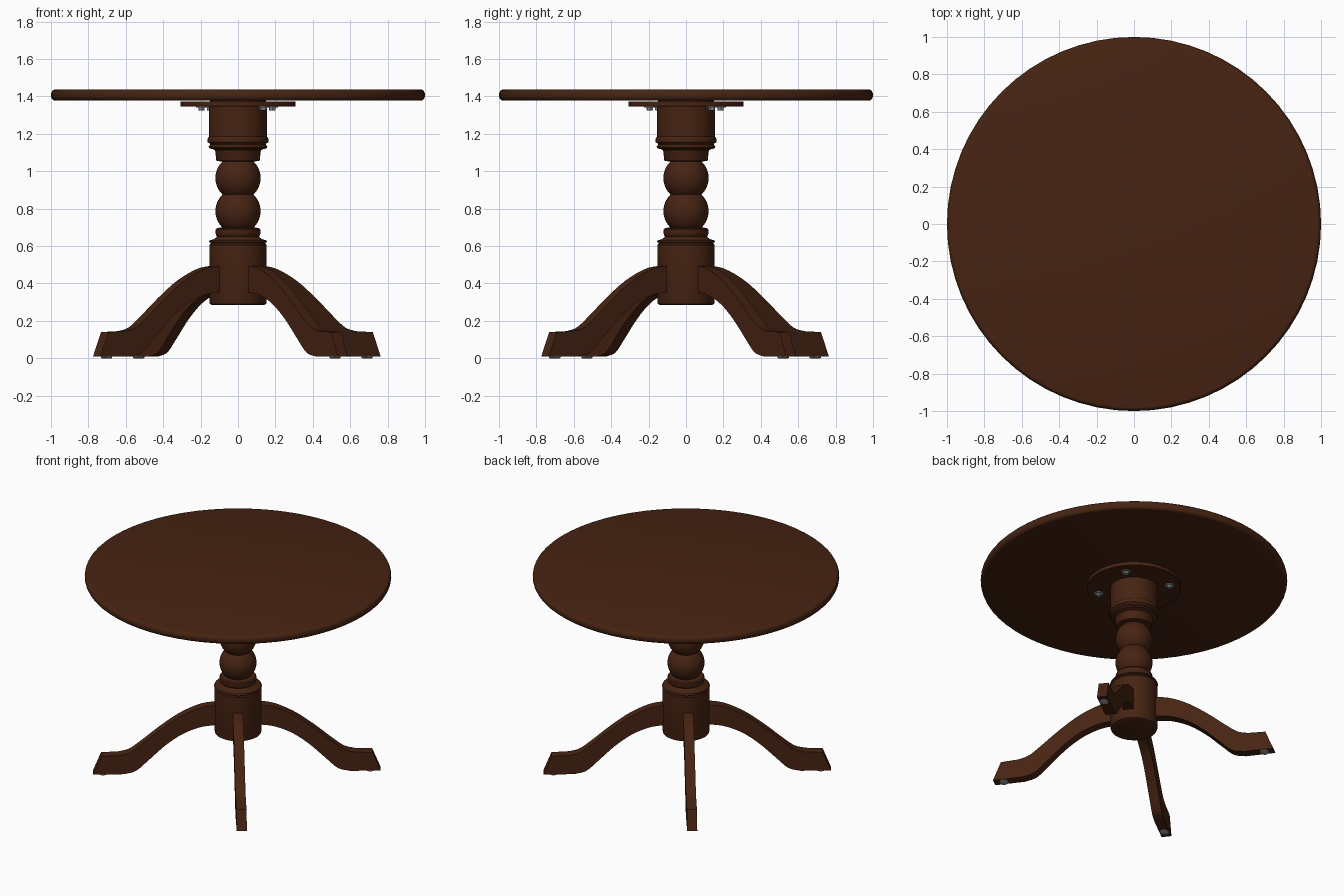
import bpy
import bmesh
from math import sin, cos, pi, radians
from mathutils import Matrix, Vector

if "Cube" in bpy.data.objects:
    bpy.data.objects.remove(bpy.data.objects["Cube"], do_unlink=True)

def material(name, color):
    m = bpy.data.materials.new(name)
    m.use_nodes = True
    m.diffuse_color = (*color, 1)
    m.node_tree.nodes["Principled BSDF"].inputs["Base Color"].default_value = (*color, 1)
    return m

wood = material("dark_brown_wood", (0.062, 0.017, 0.006))
steel = material("grey_steel", (0.28, 0.28, 0.29))

def finish(name, bm, mat, matrix=None):
    bmesh.ops.recalc_face_normals(bm, faces=bm.faces)
    me = bpy.data.meshes.new(name)
    bm.to_mesh(me)
    bm.free()
    me.materials.append(mat)
    me.shade_smooth()
    me.set_sharp_from_angle(angle=radians(35))
    ob = bpy.data.objects.new(name, me)
    if matrix:
        ob.matrix_world = matrix
    bpy.context.collection.objects.link(ob)
    return ob

def lathe(name, profile, mat, segments=48, matrix=None):
    """Turn a (radius, height) outline around z and close both ends."""
    bm = bmesh.new()
    rings = [[bm.verts.new((r * cos(2 * pi * i / segments), r * sin(2 * pi * i / segments), z))
              for i in range(segments)] for r, z in profile]
    for a, b in zip(rings, rings[1:]):
        for i in range(segments):
            j = (i + 1) % segments
            bm.faces.new((a[i], a[j], b[j], b[i]))
    bm.faces.new(rings[0])
    bm.faces.new(rings[-1])
    return finish(name, bm, mat, matrix)

def smooth_path(points, steps=4):
    """Catmull-Rom curve through the points."""
    p = [Vector(q) for q in points]
    p = [2 * p[0] - p[1]] + p + [2 * p[-1] - p[-2]]
    out = []
    for a, b, c, d in zip(p, p[1:], p[2:], p[3:]):
        for k in range(steps):
            t = k / steps
            out.append(0.5 * (2 * b + (c - a) * t + (2 * a - 5 * b + 4 * c - d) * t ** 2
                              + (3 * b - a - 3 * c + d) * t ** 3))
    return out + [p[-2]]

def bead(center, radius, low, high, steps=14):
    """Arc of a turned ball between two heights."""
    zs = [low + (high - low) * (0.5 - 0.5 * cos(pi * i / steps)) for i in range(steps + 1)]
    return [((radius ** 2 - (z - center) ** 2) ** 0.5, z) for z in zs]

# Round top with a rounded rim
rim = [(0.98 + 0.02 * cos(a), 1.4075 + 0.0295 * sin(a))
       for a in [pi * (i / 8 - 0.5) for i in range(9)]]
lathe("table_top", rim, wood, 64)

# Mounting plate and the narrow spacer above it
lathe("mounting_plate", [(0.305, 1.345), (0.308, 1.348), (0.308, 1.372), (0.305, 1.373)], wood)
lathe("plate_spacer", [(0.15, 1.37), (0.15, 1.38)], wood)

# Turned pedestal, in three sections
lathe("pedestal_base", [
    (0.14, 0.285), (0.15, 0.29), (0.153, 0.30), (0.153, 0.605), (0.148, 0.612),
    (0.148, 0.618), (0.156, 0.622), (0.152, 0.63), (0.13, 0.637), (0.118, 0.645),
    (0.112, 0.652), (0.117, 0.657), (0.12, 0.668), (0.12, 0.688), (0.114, 0.695), (0.09, 0.70)], wood)
lathe("pedestal_balls", bead(0.787, 0.121, 0.69, 0.873) + bead(0.964, 0.121, 0.877, 1.06), wood)
lathe("pedestal_collar", [
    (0.09, 1.052), (0.114, 1.056), (0.117, 1.062), (0.121, 1.105), (0.124, 1.113),
    (0.135, 1.118), (0.152, 1.122), (0.157, 1.13), (0.152, 1.139), (0.148, 1.143),
    (0.152, 1.149), (0.162, 1.154), (0.164, 1.167), (0.16, 1.18), (0.155, 1.186),
    (0.155, 1.346)], wood)

# Outlines of one curved leg as (distance from centre, height)
leg_top = smooth_path([(0.10, 0.493), (0.16, 0.493), (0.25, 0.475), (0.375, 0.415), (0.5, 0.325),
                       (0.62, 0.225), (0.70, 0.165), (0.77, 0.145)]) + [Vector((0.885, 0.14))]
leg_bottom = smooth_path([(0.10, 0.355), (0.16, 0.352), (0.25, 0.337), (0.36, 0.29), (0.47, 0.21),
                          (0.58, 0.105), (0.66, 0.032), (0.74, 0.01)]) + [Vector((0.938, 0.01))]

def make_leg(name, matrix, half=0.033):
    bm = bmesh.new()
    loops = []
    for t, b in zip(leg_top, leg_bottom):
        loops.append([bm.verts.new((x, y, z)) for x, y, z in
                      ((t.x, -half, t.y), (t.x, half, t.y), (b.x, half, b.y), (b.x, -half, b.y))])
    for a, b in zip(loops, loops[1:]):
        for i in range(4):
            j = (i + 1) % 4
            bm.faces.new((a[i], a[j], b[j], b[i]))
    bm.faces.new(loops[0])
    bm.faces.new(loops[-1])
    return finish(name, bm, wood, matrix)

# Four legs, each with a foot glide, and four bolts under the plate
for name, quarter in (("back_left", 0), ("back_right", 1), ("front_right", 2), ("front_left", 3)):
    turn = (Matrix.Translation((-0.006, -0.005, 0))
            @ Matrix.Rotation(radians(37 + 90 * quarter), 4, "Z"))
    make_leg(name + "_leg", turn)
    lathe(name + "_glide", [(0.025, 0), (0.03, 0.003), (0.03, 0.012)], steel, 20,
          turn @ Matrix.Translation((0.872, 0, 0)))
    at_bolt = turn @ Matrix.Translation((0.237, 0, 0))
    lathe(name + "_washer", [(0.03, 1.34), (0.03, 1.346)], steel, 20, at_bolt)
    lathe(name + "_bolt", [(0.015, 1.325), (0.018, 1.328), (0.018, 1.341)], steel, 6, at_bolt)
